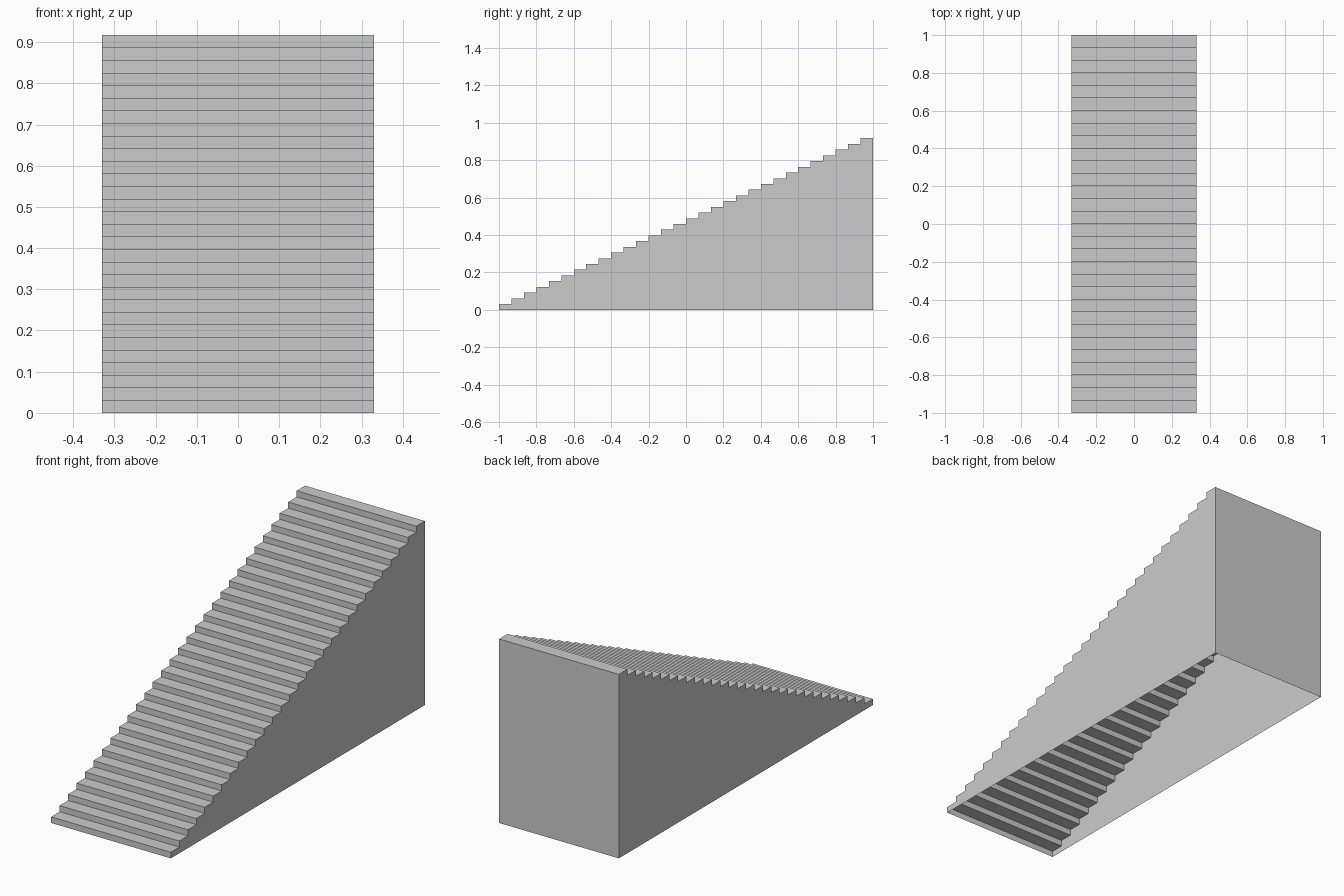
import bpy, bmesh

if "Cube" in bpy.data.objects:
    bpy.data.objects.remove(bpy.data.objects["Cube"])

STEPS, HALF_W, LENGTH, HEIGHT = 30, 0.33, 2.0, 0.917
run, rise = LENGTH / STEPS, HEIGHT / STEPS

# Stepped side profile (y, z), from front foot up to the top and down the back
profile = [(-1.0, 0.0)]
for i in range(STEPS):
    z = (i + 1) * rise
    profile += [(-1.0 + i * run, z), (-1.0 + (i + 1) * run, z)]
profile.append((1.0, 0.0))

bm = bmesh.new()
left = [bm.verts.new((-HALF_W, y, z)) for y, z in profile]
right = [bm.verts.new((HALF_W, y, z)) for y, z in profile]

# Risers, treads and back wall; the underside stays open
for i in range(len(profile) - 1):
    bm.faces.new((left[i], right[i], right[i + 1], left[i + 1]))

# Side walls
bm.faces.new(left)
bm.faces.new(right[::-1])

mesh = bpy.data.meshes.new("staircase")
bm.to_mesh(mesh)
bm.free()
bpy.context.collection.objects.link(bpy.data.objects.new("staircase", mesh))
